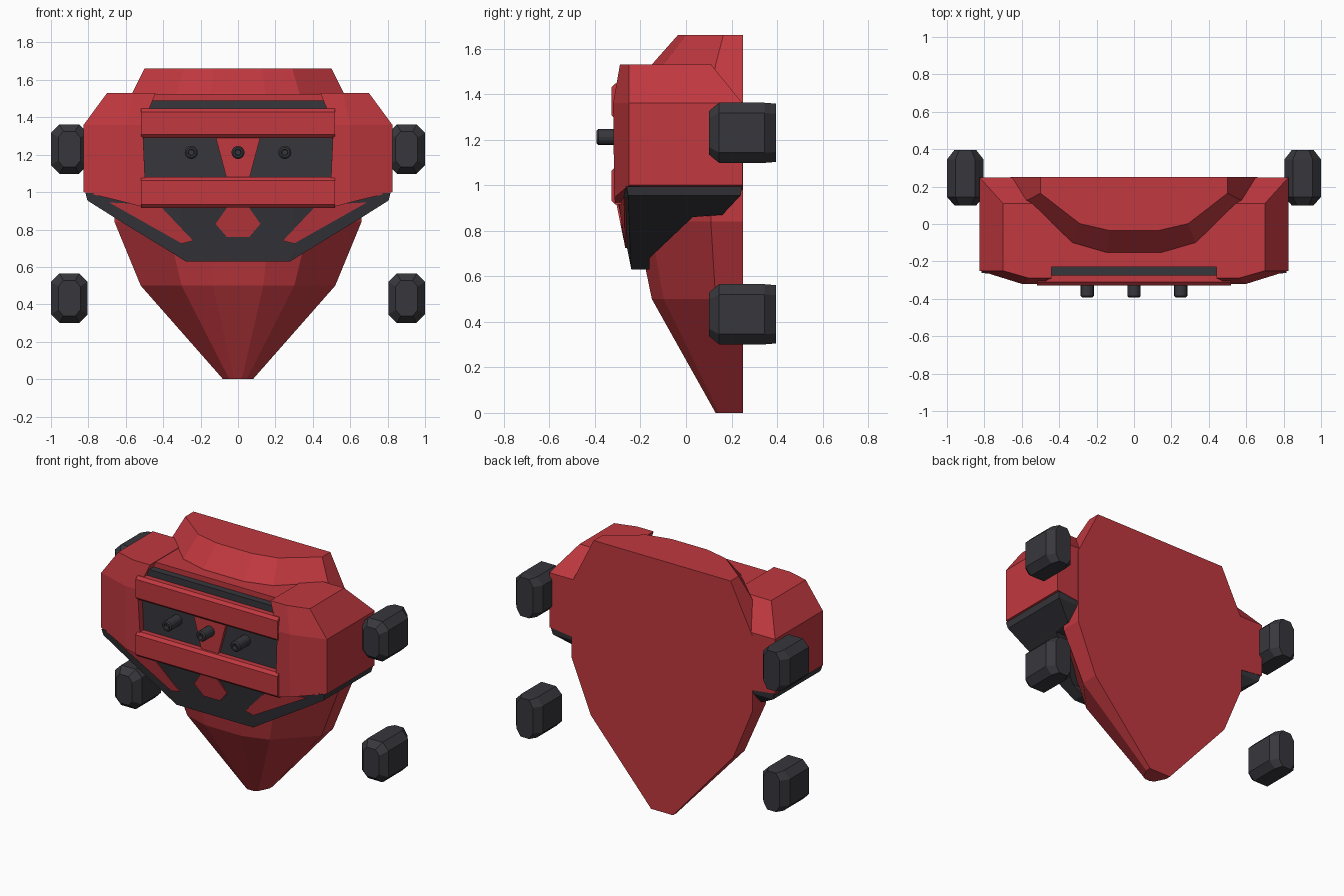
import bpy, bmesh
from math import radians
from mathutils import Matrix

cube = bpy.data.objects.get("Cube")
if cube:
    bpy.data.objects.remove(cube, do_unlink=True)


def material(name, rgb):
    m = bpy.data.materials.new(name)
    m.use_nodes = True
    m.diffuse_color = (*rgb, 1)
    m.node_tree.nodes["Principled BSDF"].inputs["Base Color"].default_value = (*rgb, 1)
    return m


RED = material("armour red", (0.53, 0.04, 0.05))
DARK = material("dark grey", (0.038, 0.038, 0.046))


def finish(name, bm, mat):
    bmesh.ops.recalc_face_normals(bm, faces=bm.faces)
    mesh = bpy.data.meshes.new(name)
    bm.to_mesh(mesh)
    bm.free()
    mesh.materials.append(mat)
    obj = bpy.data.objects.new(name, mesh)
    bpy.context.collection.objects.link(obj)
    return obj


def loft(name, rings, mat):
    """Join matching rings of points and cap both ends."""
    bm = bmesh.new()
    vs = [[bm.verts.new(p) for p in ring] for ring in rings]
    n = len(vs[0])
    for a, b in zip(vs, vs[1:]):
        for i in range(n):
            j = (i + 1) % n
            bm.faces.new((a[i], a[j], b[j], b[i]))
    bm.faces.new(vs[0])
    bm.faces.new(vs[-1])
    return finish(name, bm, mat)


def box(name, x, y, z, mat):
    ring = [(-x, y[0]), (x, y[0]), (x, y[1]), (-x, y[1])]
    return loft(name, [[(*p, h) for p in ring] for h in z], mat)


def symmetric(half, z):
    """Horizontal ring from its +x half, listed back to front."""
    return [(x, y, z) for x, y in half] + [(-x, y, z) for x, y in reversed(half)]


# Tapered body with a flat back and a collar at the top
def hull_ring(z, hw, f):
    d = 0.25 - f
    return symmetric([(hw, 0.25), (hw, 0.25 - 0.3 * d),
                      (0.58 * hw, f + 0.13 * d), (0.26 * hw, f)], z)


loft("body_hull", [hull_ring(*r) for r in (
    (0, 0.08, 0.13), (0.5, 0.52, -0.15), (0.84, 0.66, -0.22),
    (1.34, 0.66, -0.22), (1.53, 0.565, -0.15), (1.66, 0.5, -0.035))], RED)


# Dark waist guard, narrowing downwards
def front_y(x, z):
    return -0.24 - 0.2 * (z - 0.63) + 0.1 * max(0, abs(x) - 0.3)


def waist_ring(z, hw, back):
    a = min(0.3, hw * 0.95)
    return symmetric([(hw, back), (hw, front_y(hw, z)), (a, front_y(a, z))], z)


loft("waist_guard", [waist_ring(*r) for r in (
    (0.63, 0.28, -0.16), (0.68, 0.36, -0.16), (0.86, 0.655, 0.03),
    (0.87, 0.67, 0.16), (0.955, 0.805, 0.24), (0.995, 0.815, 0.246))], DARK)


# Raised red plates on the waist guard
def waist_plate(name, outline):
    loft(name, [[(x, front_y(x, z) + dy, z) for x, z in outline]
                for dy in (0.02, -0.008)], RED)


waist_plate("waist_badge", [(-0.05, 0.93), (0.05, 0.93), (0.12, 0.83),
                            (0.06, 0.76), (-0.06, 0.76), (-0.12, 0.83)])

# Dark chest core and the red deck behind it
box("chest_core", 0.51, (-0.275, 0.1), (0.92, 1.49), DARK)
box("chest_deck", 0.47, (-0.23, 0.1), (1, 1.525), RED)

# Horizontal rails across the chest
for name, z0, z1 in (("lower_rail", 0.915, 1.08), ("upper_rail", 1.29, 1.447)):
    profile = [(-0.25, z0), (-0.31, z0), (-0.328, z0 + 0.018),
               (-0.328, z1 - 0.018), (-0.31, z1), (-0.25, z1)]
    loft(name, [[(x, y, z) for y, z in profile] for x in (-0.518, 0.518)], RED)

# Tapered centre plate between the rails
loft("centre_plate", [[(-0.12, y, 1.295), (0.12, y, 1.295), (0.06, y, 1.07),
                       (-0.06, y, 1.07)] for y in (-0.26, -0.295)], RED)

# Hollow-tipped chest pegs
for label, x in (("right", -0.25), ("centre", 0), ("left", 0.25)):
    bm = bmesh.new()
    turn = Matrix.Translation((x, -0.32, 1.212)) @ Matrix.Rotation(radians(90), 4, "X")
    bmesh.ops.create_cone(bm, cap_ends=True, segments=16, radius1=0.035,
                          radius2=0.035, depth=0.13, matrix=turn)
    tip = min(bm.faces, key=lambda f: f.calc_center_median().y)
    # chamfer, then sink the middle of the tip
    for inset, depth in ((0.008, 0.008), (0.01, 0), (0.002, -0.025)):
        bmesh.ops.inset_region(bm, faces=[tip], thickness=inset, depth=depth)
    peg = finish(label + "_chest_peg", bm, DARK)

for label, s in (("left", 1), ("right", -1)):
    # Shoulder block with chamfered front, top and back
    bottom = [(0.49, -0.31, 0.915), (0.6, -0.315, 0.945), (0.825, -0.25, 1),
              (0.825, 0.248, 1), (0.49, 0.248, 0.96)]
    middle = [(0.51, -0.32, 1.36), (0.6, -0.32, 1.36), (0.825, -0.25, 1.36),
              (0.825, 0.248, 1.36), (0.51, 0.248, 1.36)]
    top = [(0.44, -0.29, 1.53), (0.56, -0.29, 1.53), (0.7, -0.25, 1.53),
           (0.7, 0.11, 1.53), (0.44, 0.11, 1.53)]
    loft(label + "_shoulder_block",
         [[(s * x, y, z) for x, y, z in r] for r in (bottom, middle, top)], RED)

    waist_plate(label + "_waist_plate",
                [(s * x, z) for x, z in ((0.42, 0.93), (0.69, 0.945),
                                         (0.3, 0.725), (0.24, 0.74))])

    # Chamfered pods beside the body
    for level, zc in (("lower", 0.433), ("upper", 1.23)):
        hx, hz, c = 0.098, 0.132, 0.045
        octagon = [(hx, hz - c), (hx - c, hz), (c - hx, hz), (-hx, hz - c),
                   (-hx, c - hz), (c - hx, -hz), (hx - c, -hz), (hx, c - hz)]
        loft(f"{label}_{level}_pod",
             [[(s * 0.902 + x * kx, y, zc + z * kz) for x, z in octagon]
              for y, kx, kz in ((0.1, 0.6, 0.72), (0.145, 1, 1),
                                (0.345, 1, 1), (0.395, 0.6, 0.97))], DARK)
